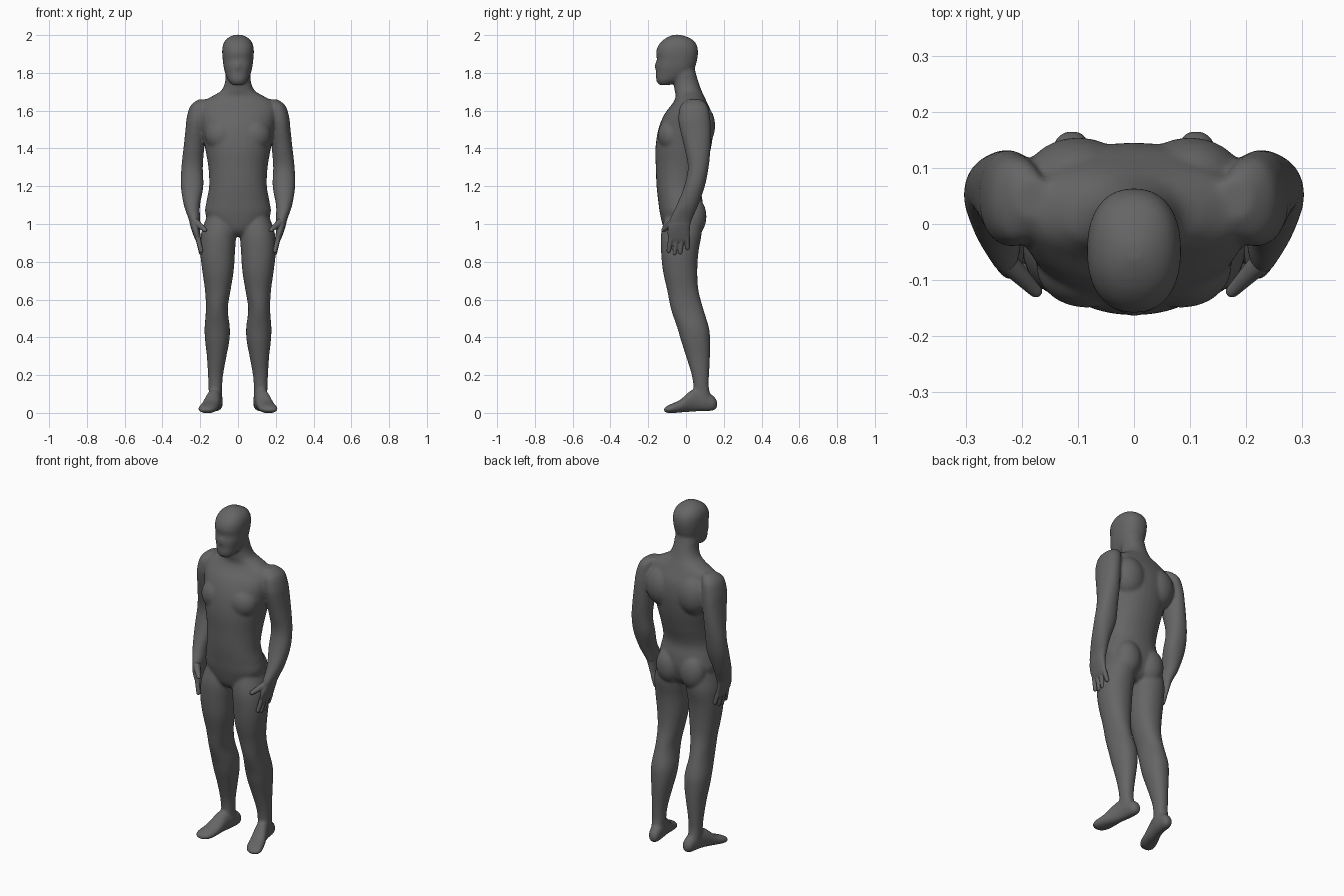
import bpy, bmesh, math
from mathutils import Vector, Matrix

skin = bpy.data.materials.new("dark_grey")
skin.diffuse_color = (0.13, 0.13, 0.13, 1)


def spline(rows, steps=5):
    """Catmull-Rom interpolation of a table of section rows."""
    out = []
    for i in range(len(rows) - 1):
        a, b, c, d = rows[max(i - 1, 0)], rows[i], rows[i + 1], rows[min(i + 2, len(rows) - 1)]
        for k in range(steps):
            t = k / steps
            out.append([0.5 * (2 * q + (r - p) * t + (2 * p - 5 * q + 4 * r - s) * t * t
                        + (3 * q - p - 3 * r + s) * t ** 3) for p, q, r, s in zip(a, b, c, d)])
    return out + [list(rows[-1])]


def loft(bm, rows, side=1, along="z", n=32, p=0.93):
    """Closed skin over oval sections: (station, centre x, half width, low, high)."""
    rings = []
    for st, cx, hx, lo, hi in spline(rows):
        ring = []
        for k in range(n):
            a = 2 * math.pi * k / n
            c, s = math.cos(a), math.sin(a)
            x = side * (cx + hx * math.copysign(abs(c) ** p, c))
            v = (lo + hi) / 2 + (hi - lo) / 2 * math.copysign(abs(s) ** p, s)
            ring.append(bm.verts.new((x, v, st) if along == "z" else (x, st, v)))
        rings.append(ring)
    faces = [bm.faces.new(rings[0]), bm.faces.new(rings[-1])]
    for r, q in zip(rings, rings[1:]):
        faces += [bm.faces.new((r[k], r[(k + 1) % n], q[(k + 1) % n], q[k])) for k in range(n)]
    bmesh.ops.recalc_face_normals(bm, faces=faces)


def ball(bm, pos, size):
    m = Matrix.Translation(pos) @ Matrix.Diagonal((*size, 1))
    bmesh.ops.create_icosphere(bm, subdivisions=3, radius=1, matrix=m)


def finger(bm, a, b, r0, r1):
    for i in range(13):
        t = i / 12
        r = r0 + (r1 - r0) * t
        ball(bm, Vector(a).lerp(Vector(b), t), (r, r, r))


def finish(bm, name, voxel, smooth, mirror=False):
    """Fuse overlapping parts into one smooth skin."""
    me = bpy.data.meshes.new(name)
    bm.to_mesh(me)
    bm.free()
    ob = bpy.data.objects.new(name, me)
    bpy.context.collection.objects.link(ob)
    me.materials.append(skin)
    rm = ob.modifiers.new("fuse", "REMESH")
    rm.mode, rm.voxel_size, rm.use_smooth_shade = "VOXEL", voxel, True
    sm = ob.modifiers.new("soften", "SMOOTH")
    sm.factor, sm.iterations = 0.5, smooth
    if mirror:
        ob.modifiers.new("mirror", "MIRROR").use_mirror_merge = False
    return ob


TORSO = [(0.935, 0, .05, -.08, .02), (0.97, 0, .11, -.115, .06), (1.05, 0, .172, -.137, .088),
         (1.12, 0, .167, -.147, .088), (1.2, 0, .153, -.156, .078), (1.3, 0, .157, -.16, .106),
         (1.4, 0, .174, -.162, .132), (1.5, 0, .192, -.147, .145), (1.58, 0, .205, -.115, .138),
         (1.64, 0, .195, -.07, .113), (1.675, 0, .14, -.055, .097), (1.705, 0, .09, -.06, .083),
         (1.75, 0, .069, -.066, .067), (1.8, 0, .065, -.07, .052), (1.85, 0, .05, -.06, .04)]
HEAD = [(1.735, 0, .03, -.142, -.09), (1.76, 0, .052, -.158, -.03), (1.8, 0, .068, -.158, .03),
        (1.835, 0, .077, -.16, .05), (1.87, 0, .081, -.154, .059), (1.905, 0, .084, -.159, .064),
        (1.94, 0, .082, -.15, .06), (1.97, 0, .069, -.126, .042), (1.99, 0, .046, -.096, .008),
        (2.002, 0, .018, -.065, -.03)]
ARM = [(1.66, .18, .03, .01, .08), (1.625, .205, .047, -.03, .115), (1.56, .218, .054, -.04, .128),
       (1.5, .225, .053, -.032, .132), (1.4, .234, .055, -.008, .13), (1.3, .243, .057, .01, .12),
       (1.2, .243, .06, -.01, .1), (1.1, .244, .043, -.05, .065), (1.03, .232, .031, -.085, .035),
       (1.0, .229, .026, -.09, .025)]
LEG = [(1.04, .095, .07, -.11, .08), (.95, .103, .092, -.132, .083), (.85, .108, .092, -.132, .066),
       (.75, .106, .083, -.122, .06), (.65, .107, .068, -.1, .066), (.55, .112, .058, -.08, .092),
       (.45, .11, .067, -.046, .122), (.38, .11, .064, -.026, .128), (.3, .113, .052, .0, .127),
       (.2, .119, .04, .03, .122), (.13, .12, .036, .04, .122), (.05, .12, .034, .04, .14)]
FOOT = [(.165, .11, .014, .03, .06), (.145, .112, .031, .012, .09), (.08, .119, .037, .008, .125),
        (.03, .131, .04, .006, .122), (-.03, .148, .048, .002, .07), (-.08, .162, .049, -.002, .047),
        (-.108, .168, .035, .002, .032), (-.117, .169, .015, .008, .022)]

# Body: torso, head, arms, legs and feet fused together
bm = bmesh.new()
loft(bm, TORSO)
loft(bm, HEAD, p=0.88)
ball(bm, (0, -.152, 1.835), (.016, .014, .03))
for s in (-1, 1):
    loft(bm, ARM, s)
    loft(bm, LEG, s)
    loft(bm, FOOT, s, "y")
    ball(bm, (s * .078, .04, 1.04), (.078, .069, .105))   # buttock
    ball(bm, (s * .1, .07, 1.52), (.1, .085, .12))        # shoulder blade
    ball(bm, (s * .085, -.075, 1.47), (.09, .075, .09))   # chest muscle
finish(bm, "body", 0.0065, 16)

# Hands: palm, four fingers and thumb
HAND = [(1.05, .235, .028, -.07, .035), (1.0, .229, .026, -.09, .024), (.96, .222, .021, -.098, .02),
        (.92, .212, .016, -.094, .018), (.905, .209, .01, -.085, .01)]
bm = bmesh.new()
loft(bm, HAND)
for y0, y1, z in ((-.08, -.092, .858), (-.052, -.06, .846), (-.023, -.03, .85), (.005, .008, .873)):
    finger(bm, (.212, y0, .925), (.196, y1, z), .014, .0115)
finger(bm, (.224, -.07, 1.01), (.175, -.12, .968), .02, .012)
finish(bm, "hands", 0.004, 4, mirror=True)
